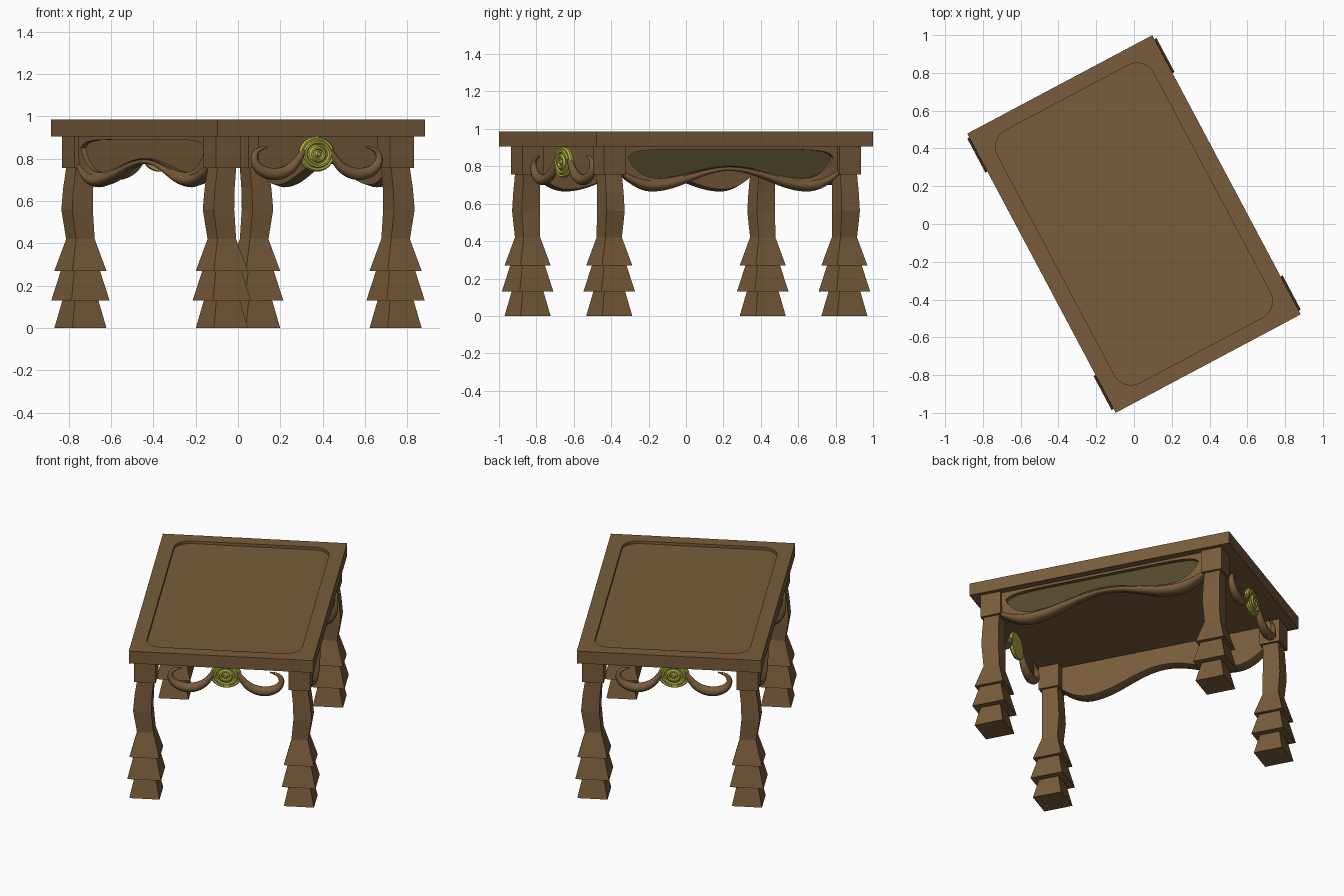
import bpy, bmesh, math
from mathutils import Vector, Matrix

if "Cube" in bpy.data.objects:
    bpy.data.objects.remove(bpy.data.objects["Cube"])

TURN = math.radians(28)          # the whole table is turned about z


def material(name, color):
    m = bpy.data.materials.new(name)
    m.diffuse_color = (*color, 1)
    m.use_nodes = True
    m.node_tree.nodes["Principled BSDF"].inputs["Base Color"].default_value = m.diffuse_color
    return m


WOOD = material("wood", (0.19, 0.108, 0.044))
OLIVE = material("olive_panel", (0.085, 0.066, 0.026))
GOLD = material("gold", (0.45, 0.45, 0.06))


def make(name, bm, mats, smooth=None):
    bmesh.ops.recalc_face_normals(bm, faces=bm.faces)
    me = bpy.data.meshes.new(name)
    bm.to_mesh(me)
    bm.free()
    ob = bpy.data.objects.new(name, me)
    bpy.context.collection.objects.link(ob)
    for m in mats:
        me.materials.append(m)
    ob.rotation_euler.z = TURN
    if smooth:
        bpy.ops.object.select_all(action='DESELECT')
        ob.select_set(True)
        bpy.context.view_layer.objects.active = ob
        bpy.ops.object.shade_smooth_by_angle(angle=math.radians(smooth))
    return ob


def loft(bm, rings, mat_of=lambda i: 0):
    """Skin closed rings of equal length and cap both ends."""
    rows = [[bm.verts.new(p) for p in r] for r in rings]
    n = len(rows[0])
    for a, b in zip(rows, rows[1:]):
        for i in range(n):
            j = (i + 1) % n
            bm.faces.new((a[i], a[j], b[j], b[i])).material_index = mat_of(i)
    bm.faces.new(rows[0][::-1])
    bm.faces.new(rows[-1])


def rect(cx, cy, w, z):
    h = w / 2
    return [(cx - h, cy - h, z), (cx + h, cy - h, z), (cx + h, cy + h, z), (cx - h, cy + h, z)]


def rounded_rect(hx, hy, r, z, seg=8):
    pts = []
    for k, (sx, sy) in enumerate([(1, 1), (-1, 1), (-1, -1), (1, -1)]):
        for i in range(seg + 1):
            a = math.pi / 2 * (k + i / seg)
            pts.append((sx * (hx - r) + r * math.cos(a), sy * (hy - r) + r * math.sin(a), z))
    return pts


# Table top with a shallow rounded recess
bm = bmesh.new()
loft(bm, [[(x * 0.555, y * 0.837, z) for x, y in ((-1, -1), (1, -1), (1, 1), (-1, 1))]
          for z in (0.905, 0.985)])
top = make("table_top", bm, [WOOD])
bm = bmesh.new()
loft(bm, [rounded_rect(0.467, 0.757, 0.1, z) for z in (0.967, 1.05)])
cutter = make("recess_cutter", bm, [WOOD])
cutter.hide_render = True
cut = top.modifiers.new("recess", 'BOOLEAN')
cut.operation, cut.object, cut.solver = 'DIFFERENCE', cutter, 'EXACT'
bpy.context.view_layer.objects.active = top
bpy.ops.object.modifier_apply(modifier="recess")
bpy.data.objects.remove(cutter)

# Legs: (height, width, outward shift), three flared tiers then a bowed shaft and block
LEG = [(0, .182, 0), (.13, .126, 0), (.13, .204, 0), (.27, .137, 0), (.27, .182, 0),
       (.42, .10, 0), (.56, .11, .018), (.66, .105, .012), (.755, .10, 0),
       (.755, .13, 0), (.91, .13, 0)]
for sx, sn in ((-1, "left"), (1, "right")):
    for sy, fn in ((-1, "front"), (1, "back")):
        bm = bmesh.new()
        loft(bm, [rect(sx * (0.465 + o), sy * 0.712, w, z) for z, w, o in LEG])
        make(f"{fn}_{sn}_leg", bm, [WOOD])


# Long aprons: wavy lower edge with rolled lip and sunken panel
def apron_section(s, side):
    a = abs(s)
    if a < 0.47:
        zb = 0.665 + 0.055 * (1 + math.cos(math.pi * a / 0.47))
    else:
        zb = 0.665 + 0.09 * ((a - 0.47) / 0.19) ** 2
    b = max(0, (0.775 - zb) / 0.11)
    lip = zb + 0.022 + 0.04 * b
    f = math.sqrt(max(0, 1 - (a / 0.615) ** 8))
    hi, lo = 0.85 + 0.04 * f, 0.85 - (0.85 - lip - 0.004) * f
    pts = [(.455, .907), (.51, .907), (.51, hi), (.485, hi), (.485, lo), (.51, lo)]
    for i in range(9):
        t = math.radians(60 - 150 * i / 8)
        pts.append((.495 + (.015 + .03 * b) * math.cos(t),
                    (lip + zb) / 2 + (lip - zb) / 2 * math.sin(t)))
    pts.append((.455, zb + .012))
    return [(side * x, s, z) for x, z in pts]


stations = [0.66 * math.sin(math.pi / 2 * i / 32) for i in range(-32, 33)]
for side, name in ((-1, "left_apron"), (1, "right_apron")):
    bm = bmesh.new()
    loft(bm, [apron_section(s, side) for s in stations],
         lambda i: 1 if i == 3 and side > 0 else 0)
    make(name, bm, [WOOD, OLIVE], 35)

# Medallion profile (radius fraction, height) and tapering scroll path (dx, z, radius)
RINGS = [(0, .022), (.10, .022), (.16, .012), (.24, .010), (.30, .020), (.40, .020), (.48, .010),
         (.56, .008), (.64, .016), (.74, .016), (.80, .008), (.92, .010), (1, 0), (.97, -.014)]
SCROLL = [(.07, .84, .014), (.11, .775, .022), (.17, .735, .028), (.24, .724, .030),
          (.31, .748, .025), (.342, .80, .017), (.315, .848, .011), (.265, .855, .004)]
for end, name in ((-1, "front"), (1, "back")):
    place = Matrix.Rotation(0 if end < 0 else math.pi, 4, 'Z') @ Matrix.Translation((.02, -.755, 0))

    bm = bmesh.new()
    n = 32
    loft(bm, [[place @ Vector((.095 * max(r, .004) * math.cos(2 * math.pi * k / n), -h,
                               .822 + .083 * max(r, .004) * math.sin(2 * math.pi * k / n)))
               for k in range(n)] for r, h in RINGS])
    make(f"{name}_medallion", bm, [GOLD], 30)

    for sx, sn in ((-1, "left"), (1, "right")):
        cu = bpy.data.curves.new("scroll_path", 'CURVE')
        cu.dimensions = '3D'
        cu.bevel_depth, cu.bevel_resolution, cu.use_fill_caps = 1, 3, True
        sp = cu.splines.new('NURBS')
        sp.points.add(len(SCROLL) - 1)
        for p, (x, z, r) in zip(sp.points, SCROLL):
            v = place @ Vector((sx * x, 0, z))
            p.co, p.radius = (*v, 1), r
        sp.order_u, sp.use_endpoint_u, sp.resolution_u = 3, True, 6
        ob = bpy.data.objects.new(f"{name}_{sn}_scroll", cu)
        cu.materials.append(WOOD)
        sp.use_smooth = True
        ob.rotation_euler.z = TURN
        bpy.context.collection.objects.link(ob)
